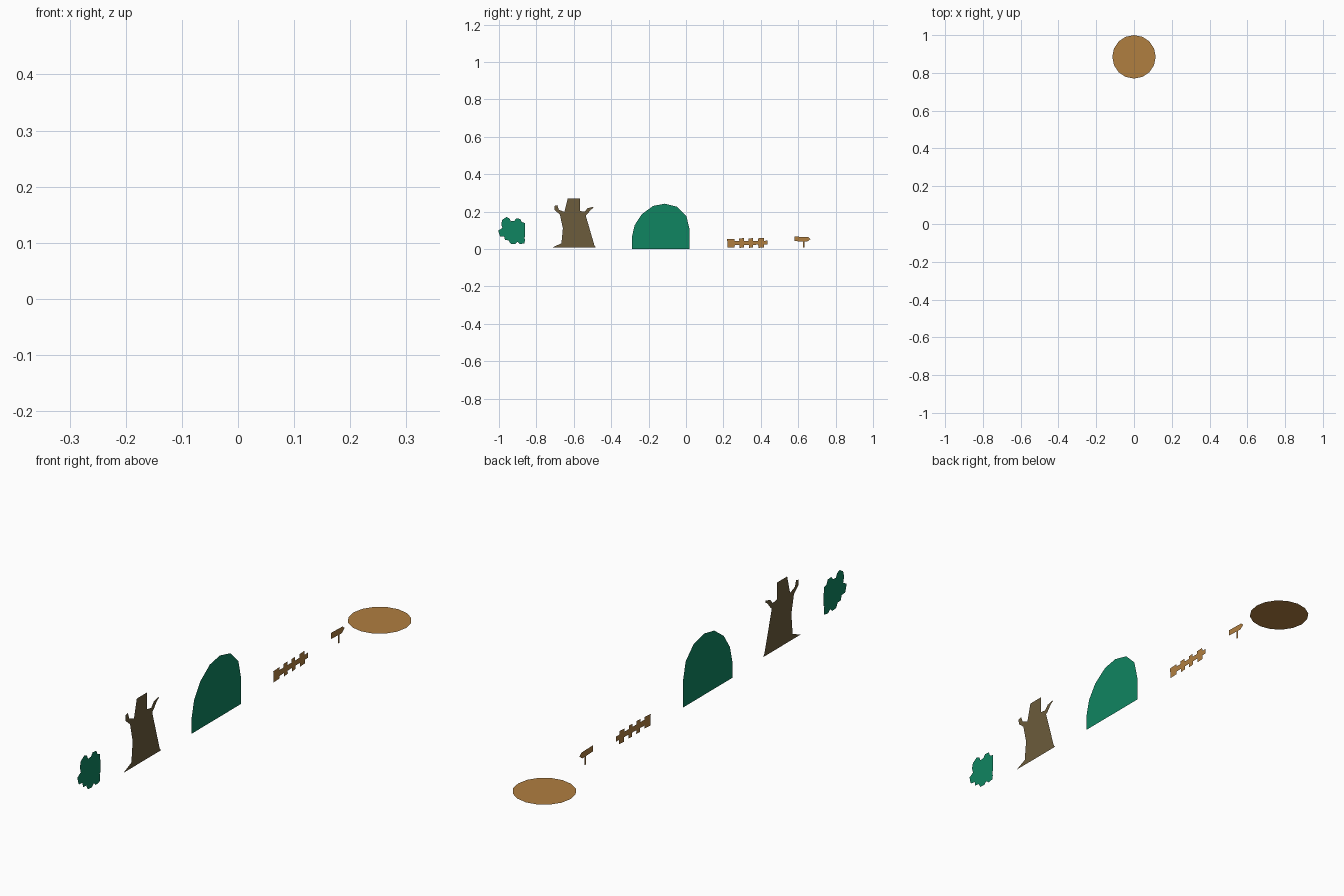
import bpy, bmesh, math

if "Cube" in bpy.data.objects:
    bpy.data.objects.remove(bpy.data.objects["Cube"])


def material(name, rgb):
    m = bpy.data.materials.new(name)
    m.diffuse_color = (*rgb, 1)
    m.use_nodes = True
    m.node_tree.nodes["Principled BSDF"].inputs["Base Color"].default_value = m.diffuse_color
    return m


GREEN = material("leaf_green", (0.005, 0.235, 0.120))
BARK = material("bark_brown", (0.150, 0.107, 0.045))
WOOD = material("light_wood", (0.434, 0.209, 0.051))


def add_mesh(name, faces, mat):
    """Flat mesh from a list of polygons, each a list of 3D points."""
    bm = bmesh.new()
    for pts in faces:
        bm.faces.new([bm.verts.new(p) for p in pts])
    bmesh.ops.triangulate(bm, faces=[f for f in bm.faces if len(f.verts) > 4])
    me = bpy.data.meshes.new(name)
    bm.to_mesh(me)
    bm.free()
    me.materials.append(mat)
    ob = bpy.data.objects.new(name, me)
    bpy.context.collection.objects.link(ob)
    return ob


def cutout(name, outlines, mat, y=0.0, x=0.0):
    """Paper-thin upright cutouts facing +x; outlines in (y, z), hundredths."""
    faces = []
    for o in outlines:
        area = sum(a[0] * b[1] - b[0] * a[1] for a, b in zip(o, o[1:] + o[:1]))
        o = o if area > 0 else o[::-1]
        faces.append([(x, y + p / 100, q / 100) for p, q in o])
    return add_mesh(name, faces, mat)


# leaf clump
cutout("leaf_clump", [[
    (-5.2, 15.6), (-3, 17.1), (-1.3, 16.3), (-0.7, 14.8), (1.2, 15), (2.2, 16.3),
    (4.4, 16.1), (5.2, 14.4), (6.9, 13.8), (6.6, 12), (5.4, 11.2), (5.6, 9.6),
    (7, 8.6), (7, 6.6), (5.6, 5.9), (6.9, 4.6), (6.6, 3), (4.2, 2.6), (3, 3.8),
    (1.6, 2.6), (-0.8, 2.8), (-1.8, 4.6), (-3.8, 4.8), (-4, 6.6), (-6.4, 6.8),
    (-7.1, 8.6), (-7.2, 10), (-5.2, 11.2), (-5.8, 13.4)]], GREEN, y=-0.93)

# bare tree trunk with two branches
cutout("tree_trunk", [[
    (-11.5, 0.8), (11.8, 0.8), (11, 2), (5.4, 3.2), (4.2, 6.5), (3.8, 12.8),
    (4.6, 16.2), (7.4, 18.8), (8.4, 20.6), (10.6, 22), (10.2, 22.5), (7.4, 21.8),
    (5.8, 19.9), (3.2, 20.3), (3.2, 27), (-3.2, 27), (-3.2, 22), (-5, 19.8),
    (-8, 21), (-8.8, 23.4), (-10.4, 23), (-10.2, 20.8), (-7.4, 18.4), (-4, 17.4),
    (-2.8, 15), (-3, 8.6), (-4.4, 4.6), (-6.6, 3)]], BARK, y=-0.60)

# round bush: back plate and a slightly smaller front plate
cutout("bush_back", [[
    (-16, 0), (15, 0), (15, 10), (13.2, 17.6), (8.2, 22.6), (1.6, 24.2),
    (-4.6, 23), (-10.6, 18.6), (-14.4, 12.8), (-16, 6.2)]], GREEN, y=-0.13)
cutout("bush_front", [[
    (-15, 0.9), (14, 0.9), (14, 10), (11.8, 16.4), (7, 20.6), (1, 22),
    (-3.8, 21.4), (-9.2, 17.6), (-13.4, 11.8), (-15, 6)]], GREEN, y=-0.13, x=0.002)

# fence: four posts and a rail
posts = []
for left, right, low, top in ((-11, -7, 0.7, 5.4), (-4.6, -1.9, 0.6, 5.8),
                              (0.4, 2.9, 0.6, 5.8), (5.4, 8.8, 0.6, 5.9)):
    posts.append([(left + 0.3, low), (right, low + 0.2), (right - 0.2, top), (left, top - 0.2)])
cutout("fence_posts", posts, WOOD, y=0.33)
cutout("fence_rail", [[(-10.5, 1.9), (10.6, 2.4), (10.6, 4.4), (-10.5, 4.3)]],
       WOOD, y=0.33, x=0.001)

# arrow signpost
cutout("sign_board", [[(-5, 4.2), (1.8, 3.9), (3.6, 5.3), (2.4, 6.4), (-5, 6.6)]],
       WOOD, y=0.63)
cutout("sign_pole", [[(-0.4, 0.7), (0.4, 0.7), (0.4, 4.2), (-0.4, 4.2)]], WOOD, y=0.63)

# round dirt patch lying on the ground
R = 0.115
add_mesh("ground_patch", [[(R * math.cos(math.tau * i / 16),
                            0.885 + R * math.sin(math.tau * i / 16), 0)
                           for i in range(16)]], WOOD)
